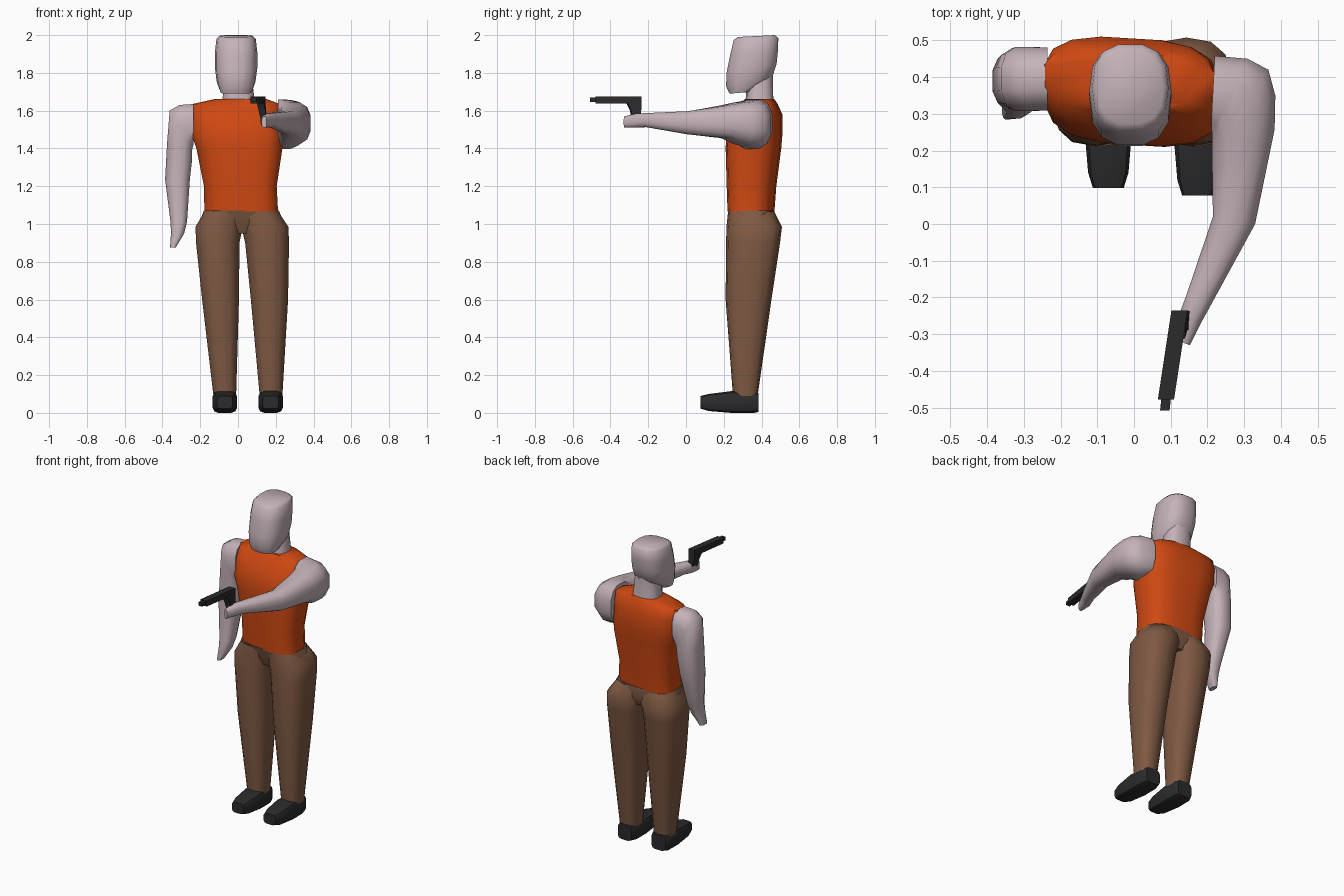
import bpy, bmesh, math
from mathutils import Vector as V


def material(name, rgb):
    m = bpy.data.materials.new(name)
    m.diffuse_color = (*rgb, 1)
    return m


SKIN = material("pale skin", (0.56, 0.45, 0.49))
ORANGE = material("orange shirt", (0.62, 0.065, 0.006))
BROWN = material("brown cloth", (0.21, 0.10, 0.056))
BLACK = material("black", (0.024, 0.024, 0.026))


def loft(name, rings, mat, n=14, power=2.6, angle=55):
    """Skin a tube through rings (end a, end b, half depth vector)."""
    bm = bmesh.new()
    angles = [2 * math.pi * (i + 0.5) / n for i in range(n)]

    def rounded(t):
        return math.copysign(abs(t) ** (2 / power), t)
    top = max(rounded(math.cos(t)) for t in angles)
    loops = []
    for a, b, d in rings:
        a, b, d = V(a), V(b), V(d)
        c, u = (a + b) / 2, (a - b) / 2
        loops.append([bm.verts.new(c + u * rounded(math.cos(t)) / top
                                   + d * rounded(math.sin(t)) / top) for t in angles])
    for p, q in zip(loops, loops[1:]):
        for i in range(n):
            j = (i + 1) % n
            bm.faces.new((p[i], p[j], q[j], q[i]))
    bm.faces.new(loops[0])
    bm.faces.new(loops[-1])
    bmesh.ops.recalc_face_normals(bm, faces=bm.faces)
    mesh = bpy.data.meshes.new(name)
    bm.to_mesh(mesh)
    bm.free()
    mesh.materials.append(mat)
    ob = bpy.data.objects.new(name, mesh)
    bpy.context.collection.objects.link(ob)
    bpy.ops.object.select_all(action='DESELECT')
    ob.select_set(True)
    bpy.context.view_layer.objects.active = ob
    bpy.ops.object.shade_smooth_by_angle(angle=math.radians(angle))
    return ob


def upright(rows, twist=0.0):
    """Level rings from (z, x0, x1, y0, y1), optionally twisted forward on one side."""
    return [((x0, (y0 + y1) / 2 - twist * x0, z), (x1, (y0 + y1) / 2 - twist * x1, z),
             (0, (y1 - y0) / 2, 0)) for z, x0, x1, y0, y1 in rows]


# Head: rings from chin to crown (front y, z, back y, z, half width)
loft("head", [((-0.01, yf, zf), (-0.01, yb, zb), (w, 0, 0)) for yf, zf, yb, zb, w in (
    (0.23, 1.69, 0.35, 1.70, 0.08), (0.212, 1.73, 0.455, 1.77, 0.10),
    (0.215, 1.80, 0.48, 1.85, 0.11), (0.235, 1.90, 0.487, 1.92, 0.11),
    (0.253, 1.975, 0.489, 1.985, 0.102), (0.275, 1.99, 0.47, 2.0, 0.088))], SKIN)
loft("neck", upright([(1.62, -0.09, 0.095, 0.31, 0.47), (1.68, -0.08, 0.085, 0.32, 0.46),
                      (1.80, -0.08, 0.07, 0.32, 0.46)]), SKIN)

# Sleeveless shirt
loft("shirt", upright([
    (1.065, -0.178, 0.212, 0.225, 0.465), (1.20, -0.18, 0.205, 0.22, 0.475),
    (1.40, -0.22, 0.235, 0.215, 0.50), (1.47, -0.245, 0.235, 0.217, 0.505),
    (1.58, -0.245, 0.225, 0.245, 0.505), (1.635, -0.243, 0.222, 0.30, 0.48),
    (1.662, -0.12, 0.15, 0.315, 0.465)], 0.06), ORANGE, 16, 3)

# Hanging arm: (outer x, z, inner x, z, y, half depth)
loft("hanging_arm", [((xo, y, zo), (xi, y, zi), (0, d, 0)) for xo, zo, xi, zi, y, d in (
    (-0.235, 1.635, -0.235, 1.42, 0.395, 0.085), (-0.31, 1.63, -0.242, 1.40, 0.395, 0.087),
    (-0.362, 1.60, -0.243, 1.37, 0.395, 0.087), (-0.376, 1.42, -0.243, 1.34, 0.395, 0.083),
    (-0.386, 1.235, -0.255, 1.235, 0.39, 0.075), (-0.357, 1.01, -0.27, 1.01, 0.345, 0.05),
    (-0.355, 0.95, -0.285, 0.95, 0.33, 0.042), (-0.36, 0.875, -0.33, 0.875, 0.315, 0.03))], SKIN, 12)

# Raised arm: (outer x, y, inner x, y, bottom z, top z)
loft("raised_arm", [((xo, yo, (z0 + z1) / 2), (xi, yi, (z0 + z1) / 2), (0, 0, (z1 - z0) / 2))
                    for xo, yo, xi, yi, z0, z1 in (
    (0.22, 0.458, 0.21, 0.27, 1.41, 1.66), (0.31, 0.45, 0.212, 0.25, 1.397, 1.657),
    (0.366, 0.42, 0.212, 0.22, 1.415, 1.648), (0.385, 0.35, 0.212, 0.20, 1.425, 1.642),
    (0.383, 0.258, 0.213, 0.15, 1.455, 1.628), (0.33, 0.0, 0.215, 0.02, 1.475, 1.597),
    (0.207, -0.225, 0.144, -0.19, 1.513, 1.587), (0.185, -0.265, 0.12, -0.255, 1.51, 1.585),
    (0.152, -0.33, 0.125, -0.32, 1.51, 1.57))], SKIN, 12)

# Trousers: seat and two tapering legs
loft("trouser_seat", upright([(0.95, -0.17, 0.21, 0.26, 0.45), (1.0, -0.21, 0.25, 0.24, 0.475),
                              (1.072, -0.18, 0.215, 0.222, 0.467)]), BROWN, 16, 3)
LEGS = {
    "left_leg": [(0.09, -0.13, -0.01), (0.60, -0.19, 0.005), (0.90, -0.222, 0.008),
                 (0.985, -0.225, 0.025), (1.065, -0.178, 0.03)],
    "right_leg": [(0.09, 0.115, 0.235), (0.60, 0.068, 0.265), (0.90, 0.038, 0.27),
                  (0.985, 0.018, 0.267), (1.065, 0.01, 0.213)]}
DEPTHS = [(0.25, 0.378), (0.212, 0.45), (0.215, 0.495), (0.217, 0.505), (0.225, 0.465)]
for name, rows in LEGS.items():
    loft(name, upright([r + d for r, d in zip(rows, DEPTHS)]), BROWN)

# Shoes: (y, half width, bottom z, top z) from heel to toe
for name, x, dy in (("left_shoe", -0.07, 0.02), ("right_shoe", 0.173, 0)):
    loft(name, [((x - w, y + dy, (z0 + z1) / 2), (x + w, y + dy, (z0 + z1) / 2),
                 (0, 0, (z1 - z0) / 2)) for y, w, z0, z1 in (
        (0.385 - dy, 0.05, 0.005, 0.105), (0.34, 0.063, 0.0, 0.11), (0.24, 0.065, 0.0, 0.115),
        (0.12, 0.055, 0.01, 0.10), (0.078, 0.042, 0.022, 0.09))], BLACK, 12, 4, 40)


# Pistol: square-section slide, muzzle and slanted grip
def bar(name, rows):
    loft(name, [((x - w, y, z), (x + w, y, z), (0, 0, h)) for x, y, z, w, h in rows],
         BLACK, 4, 2, 30)


bar("pistol_slide", [(0.124, -0.235, 1.657, 0.022, 0.019), (0.087, -0.478, 1.657, 0.022, 0.018)])
bar("pistol_muzzle", [(0.088, -0.47, 1.658, 0.013, 0.012), (0.084, -0.508, 1.658, 0.013, 0.012)])
loft("pistol_grip", [((0.119, -0.315, 1.645), (0.123, -0.238, 1.66), (0.02, 0.003, 0)),
                     ((0.127, -0.293, 1.60), (0.131, -0.24, 1.60), (0.018, 0.003, 0)),
                     ((0.143, -0.285, 1.52), (0.146, -0.24, 1.52), (0.014, 0.003, 0))],
     BLACK, 4, 2, 30)
